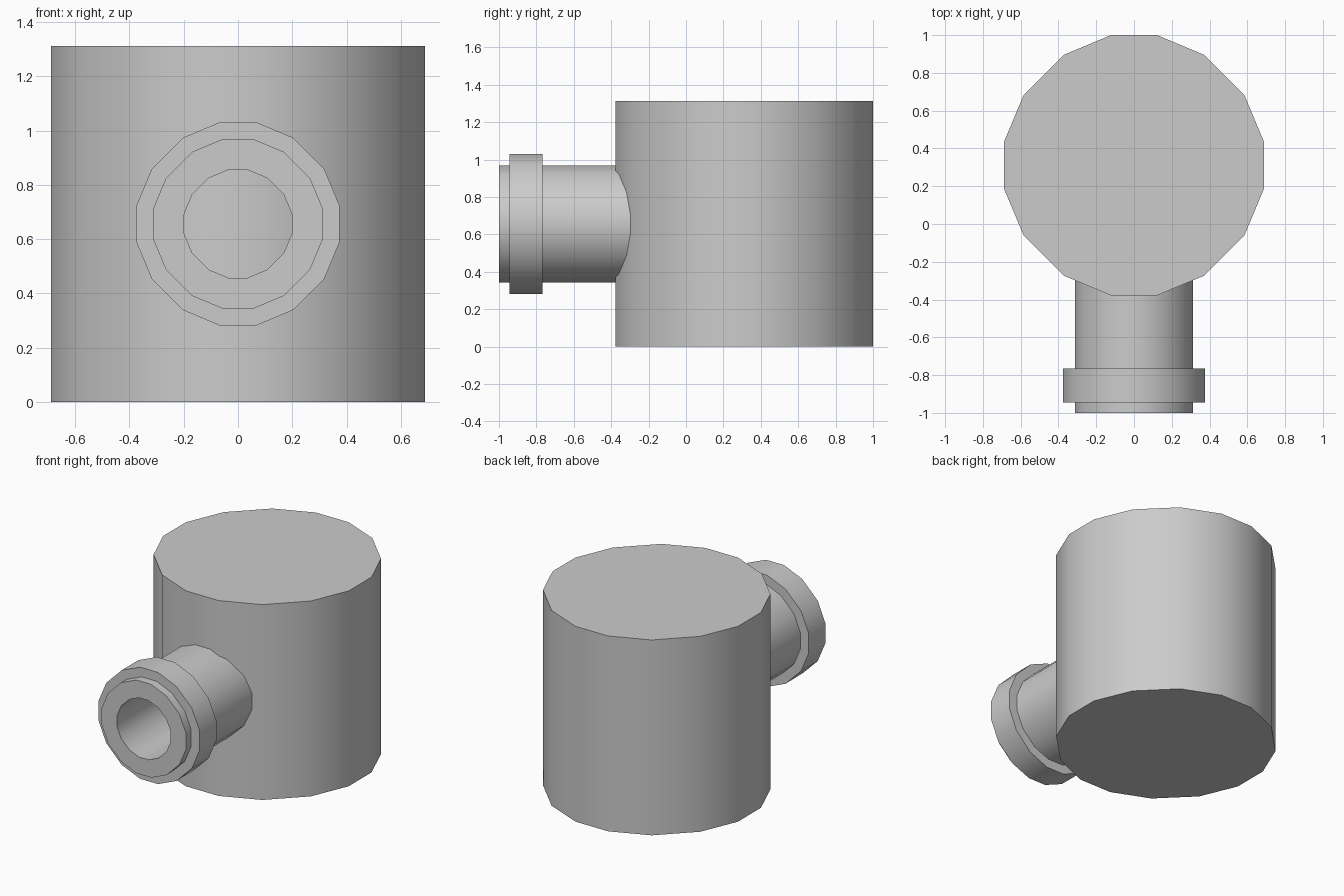
import bpy, bmesh
from mathutils import Vector, Matrix

cube = bpy.data.objects.get("Cube")
if cube:
    bpy.data.objects.remove(cube, do_unlink=True)

grey = bpy.data.materials.new("plain grey")
grey.use_nodes = True
COLOUR = (0.6, 0.6, 0.6, 1)
grey.diffuse_color = COLOUR
grey.node_tree.nodes["Principled BSDF"].inputs["Base Color"].default_value = COLOUR

# Sixteen-sided unit outline: one quarter, turned four times
QUARTER = [(1, 0.177), (0.848, 0.54), (0.54, 0.848), (0.177, 1)]
OUTLINE = [Matrix.Rotation(turn * 1.5707963, 2) @ Vector(p)
           for turn in range(4) for p in QUARTER]


def loft(name, rings, place, closed):
    """Join rings of (radius, position); close into a tube or cap the ends."""
    bm = bmesh.new()
    loops = [[bm.verts.new(place(p.x * r, p.y * r, t)) for p in OUTLINE]
             for r, t in rings]
    pairs = list(zip(loops, loops[1:]))
    if closed:
        pairs.append((loops[-1], loops[0]))
    else:
        bm.faces.new(loops[0])
        bm.faces.new(loops[-1])
    n = len(OUTLINE)
    for a, b in pairs:
        for i in range(n):
            j = (i + 1) % n
            bm.faces.new((a[i], a[j], b[j], b[i]))
    bmesh.ops.recalc_face_normals(bm, faces=bm.faces)
    mesh = bpy.data.meshes.new(name)
    bm.to_mesh(mesh)
    bm.free()
    mesh.materials.append(grey)
    obj = bpy.data.objects.new(name, mesh)
    bpy.context.collection.objects.link(obj)
    bpy.ops.object.select_all(action='DESELECT')
    obj.select_set(True)
    bpy.context.view_layer.objects.active = obj
    bpy.ops.object.shade_smooth_by_angle()
    return obj


def upright(u, v, t):
    return (u, v + 0.311, t)


def forward(u, v, t):
    return (u, t, v + 0.656)


def tube(name, outer, inner, front, back):
    return loft(name, [(outer, front), (outer, back), (inner, back), (inner, front)],
                forward, True)


# Drum body
loft("body", [(0.689, 0), (0.689, 1.312)], upright, False)

# Hollow spout running into the body, with a collar near its mouth
tube("spout", 0.313, 0.199, -1.0, -0.2)
tube("collar", 0.375, 0.3, -0.944, -0.766)
